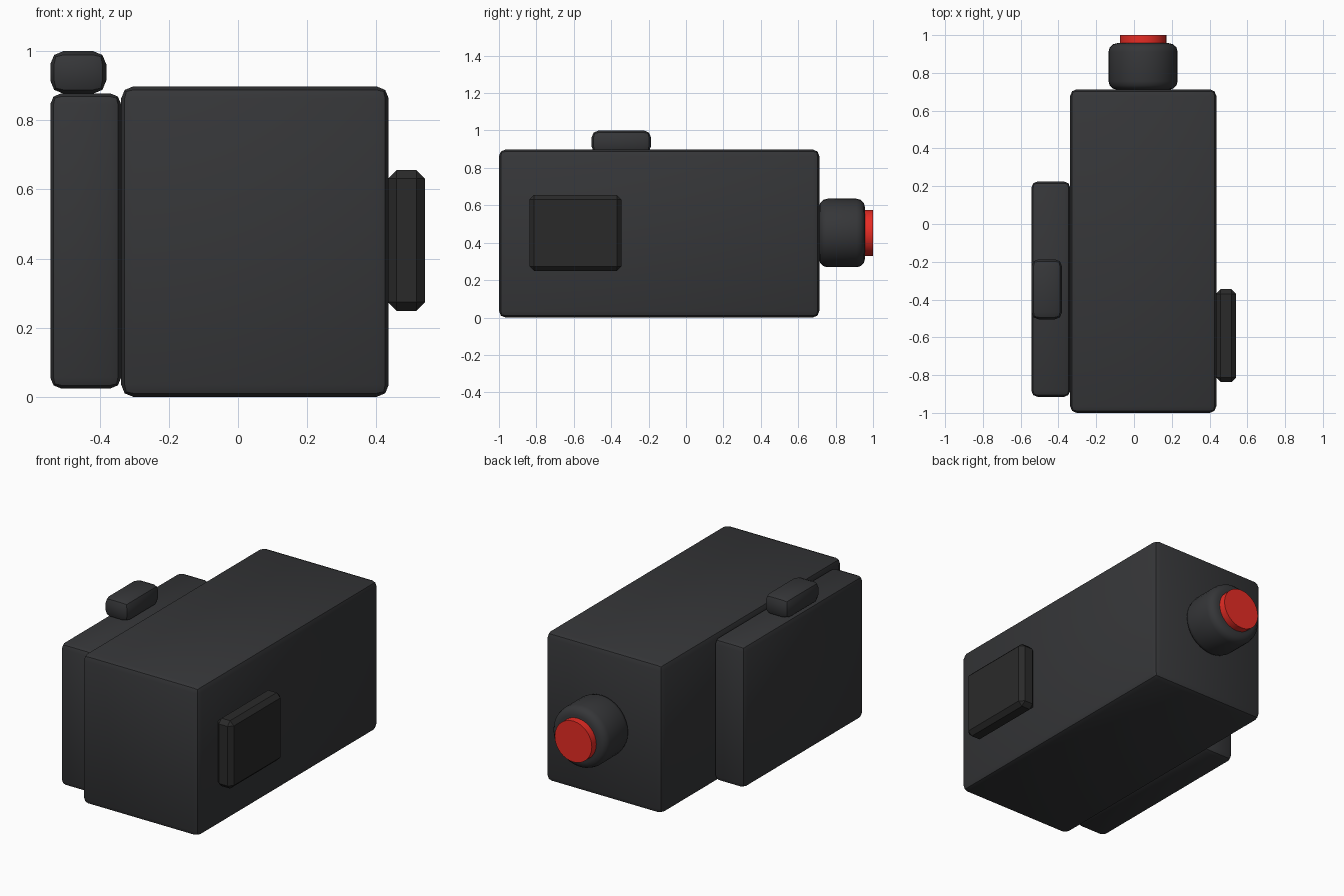
import bpy, math

if "Cube" in bpy.data.objects:
    bpy.data.objects.remove(bpy.data.objects["Cube"])


def material(name, rgb):
    m = bpy.data.materials.new(name)
    m.diffuse_color = (*rgb, 1)
    m.use_nodes = True
    m.node_tree.nodes["Principled BSDF"].inputs["Base Color"].default_value = m.diffuse_color
    return m


dark = material("dark_plastic", (0.036, 0.037, 0.040))
black = material("black_rubber", (0.023, 0.023, 0.023))
red = material("red_plastic", (0.8, 0.025, 0.018))


def finish(ob, name, mat, bevel, segments, smooth=True):
    ob.name = name
    ob.data.materials.append(mat)
    bpy.ops.object.transform_apply(location=False, rotation=True, scale=True)
    if bevel:
        mod = ob.modifiers.new("Bevel", 'BEVEL')
        mod.width = bevel
        mod.segments = segments
        mod.limit_method = 'ANGLE'
        mod.angle_limit = math.radians(40)
        bpy.ops.object.modifier_apply(modifier=mod.name)
    if smooth:
        bpy.ops.object.shade_smooth_by_angle(angle=math.radians(35))


def box(name, x, y, z, mat, bevel, segments=2, smooth=True):
    spans = (x, y, z)
    bpy.ops.mesh.primitive_cube_add(size=1, location=[(a + b) / 2 for a, b in spans])
    ob = bpy.context.object
    ob.scale = [b - a for a, b in spans]
    finish(ob, name, mat, bevel, segments, smooth)


def tube(name, radius, y0, y1, mat, bevel=0, segments=1):
    bpy.ops.mesh.primitive_cylinder_add(
        vertices=32, radius=radius, depth=y1 - y0,
        location=(0.048, (y0 + y1) / 2, 0.452), rotation=(math.pi / 2, 0, 0))
    finish(bpy.context.object, name, mat, bevel, segments)


# Main housing
box("main_body", (-0.338, 0.436), (-1.0, 0.713), (0.0, 0.898), dark, 0.035)
# Thin side panel with the button on its top edge
box("side_panel", (-0.543, -0.338), (-0.915, 0.225), (0.024, 0.878), dark, 0.032)
box("top_button", (-0.543, -0.381), (-0.505, -0.187), (0.877, 1.0), dark, 0.038)
# Chamfered pad on the opposite side
box("side_pad", (0.434, 0.541), (-0.837, -0.345), (0.249, 0.656), black, 0.025, 1, False)
# Barrel and red cap at the back
tube("barrel", 0.183, 0.711, 0.957, dark, 0.045, 3)
tube("red_cap", 0.123, 0.94, 1.0, red)
